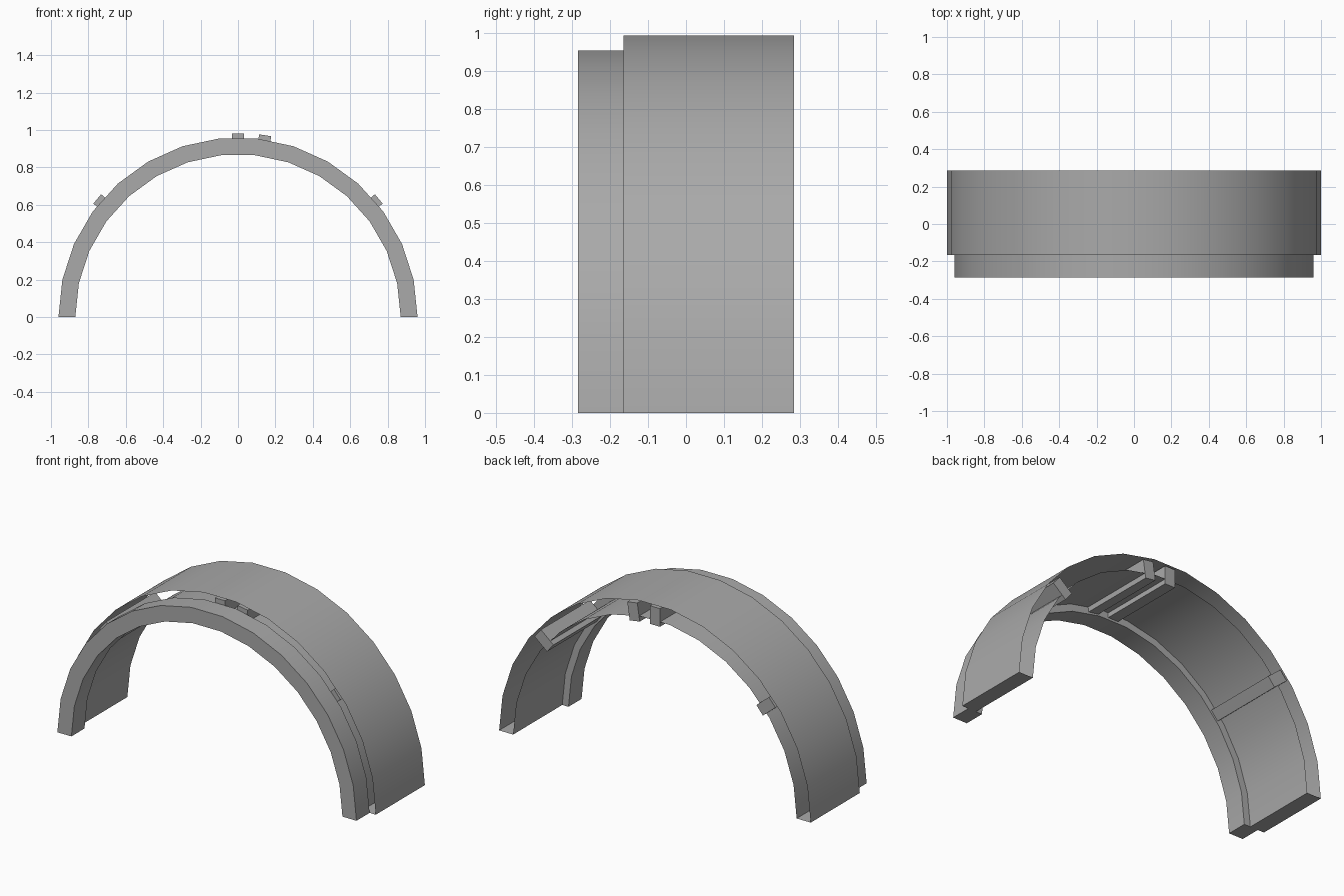
import bpy, bmesh, math
from mathutils import Matrix

if "Cube" in bpy.data.objects:
    bpy.data.objects.remove(bpy.data.objects["Cube"])

grey = bpy.data.materials.new("plain grey")
grey.use_nodes = True
COLOUR = (0.4, 0.4, 0.4, 1)
grey.diffuse_color = COLOUR
grey.node_tree.nodes["Principled BSDF"].inputs["Base Color"].default_value = COLOUR

SEGMENTS = 15
BACK, STEP, FRONT = 0.285, -0.165, -0.285
OUTER, LINER = 1.0, 0.91


def finish(name, bm):
    mesh = bpy.data.meshes.new(name)
    bm.to_mesh(mesh)
    bm.free()
    mesh.materials.append(grey)
    obj = bpy.data.objects.new(name, mesh)
    bpy.context.collection.objects.link(obj)
    bpy.ops.object.select_all(action="DESELECT")
    obj.select_set(True)
    bpy.context.view_layer.objects.active = obj
    bpy.ops.object.shade_smooth_by_angle(angle=math.radians(30))
    return obj


def arch(name, profile, closed=False, flip=False):
    """Sweep a (radius, y) profile over a half circle."""
    bm = bmesh.new()
    rows = []
    for i in range(SEGMENTS + 1):
        a = math.pi * i / SEGMENTS
        rows.append([bm.verts.new((r * math.cos(a), y, r * math.sin(a))) for r, y in profile])
    n = len(profile)
    for p, q in zip(rows, rows[1:]):
        for j in range(n if closed else n - 1):
            k = (j + 1) % n
            bm.faces.new((p[j], p[k], q[k], q[j]))
    if closed:
        bm.faces.new(rows[0])
        bm.faces.new(rows[-1])
        bmesh.ops.recalc_face_normals(bm, faces=bm.faces)
    elif flip:
        bmesh.ops.reverse_faces(bm, faces=bm.faces)
    return finish(name, bm)


# Thin outer skin and inner liner, open at front and back
arch("outer_skin", [(OUTER, BACK), (OUTER, STEP)])
arch("inner_liner", [(LINER, BACK), (LINER, STEP)], flip=True)

# Solid front rim
arch("front_rim", [(0.87, FRONT), (0.96, FRONT), (0.96, STEP), (0.87, STEP)], closed=True)

# Plates joining skin and liner at the feet
for side, name in ((1, "left_foot_plate"), (-1, "right_foot_plate")):
    bm = bmesh.new()
    corners = [(LINER, STEP), (LINER, BACK), (OUTER, BACK), (OUTER, STEP)]
    face = bm.faces.new([bm.verts.new((side * x, y, 0)) for x, y in corners])
    face.normal_update()
    if face.normal.z > 0:
        face.normal_flip()
    finish(name, bm)

# Radial ribs running front to back between skin and liner
RIBS = {"left_rib": 40, "upper_left_rib": 81.5, "crown_rib": 90, "right_rib": 140}
for name, degrees in RIBS.items():
    bm = bmesh.new()
    bmesh.ops.create_cube(bm, size=1)
    bmesh.ops.scale(bm, vec=(0.105, BACK - STEP, 0.065), verts=bm.verts)
    bmesh.ops.translate(bm, vec=(0.93, (BACK + STEP) / 2, 0), verts=bm.verts)
    bmesh.ops.rotate(bm, cent=(0, 0, 0), verts=bm.verts,
                     matrix=Matrix.Rotation(-math.radians(degrees), 3, "Y"))
    finish(name, bm)
